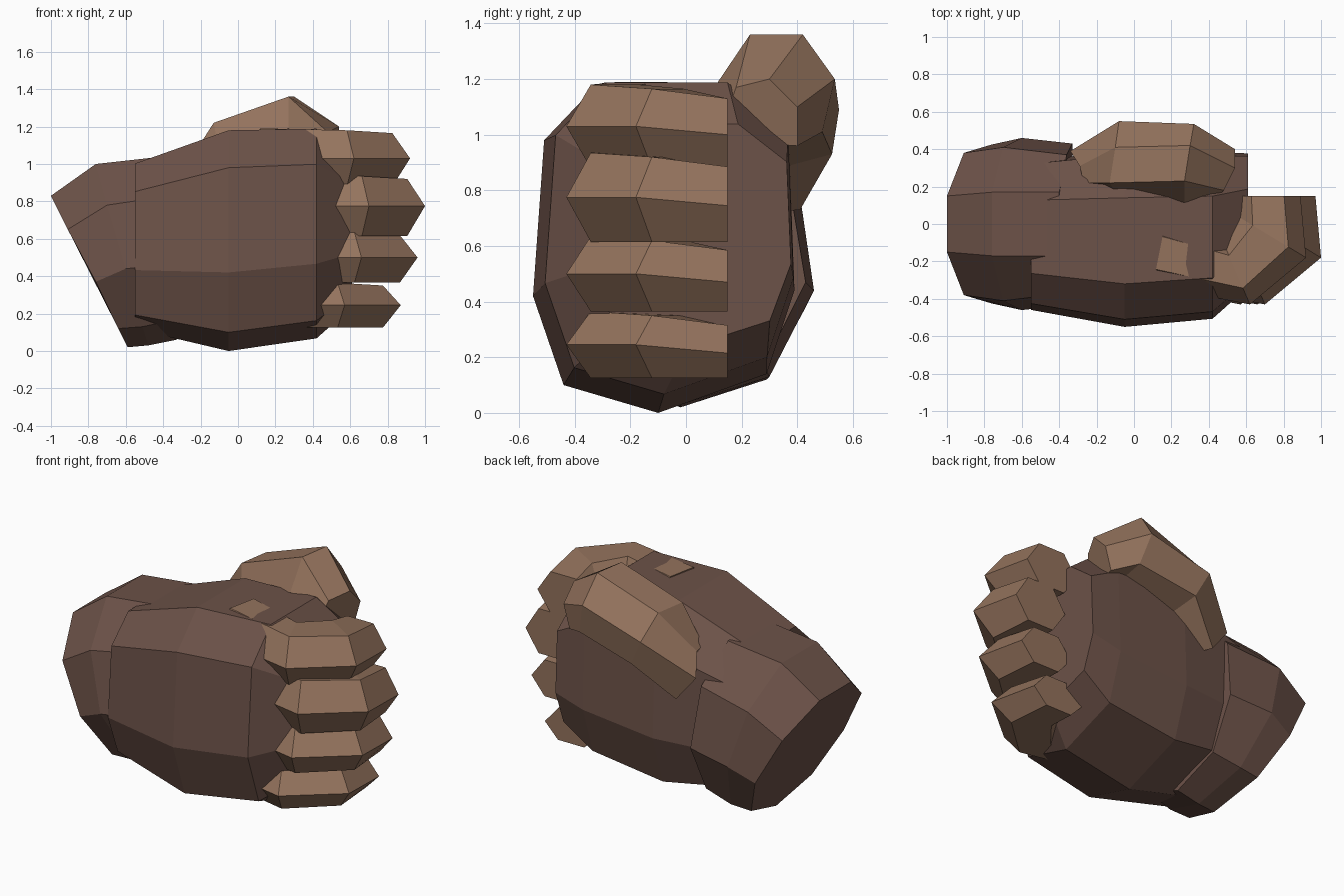
import bpy
import bmesh

cube = bpy.data.objects.get("Cube")
if cube:
    bpy.data.objects.remove(cube, do_unlink=True)


def make_material(name, colour):
    material = bpy.data.materials.new(name)
    material.use_nodes = True
    material.diffuse_color = (*colour, 1)
    shader = next(n for n in material.node_tree.nodes if n.type == "BSDF_PRINCIPLED")
    shader.inputs["Base Color"].default_value = (*colour, 1)
    shader.inputs["Roughness"].default_value = 0.9
    return material


dark_skin = make_material("dark brown skin", (0.15, 0.084, 0.065))
light_skin = make_material("light brown skin", (0.296, 0.171, 0.109))


def loft(name, rings, material):
    """Skin a closed flat-shaded body through rings of equal point count."""
    bm = bmesh.new()
    loops = [[bm.verts.new(point) for point in ring] for ring in rings]
    for first, second in zip(loops, loops[1:]):
        for i in range(len(first)):
            j = (i + 1) % len(first)
            bm.faces.new((first[i], first[j], second[j], second[i]))
    bm.faces.new(loops[0][::-1])
    bm.faces.new(loops[-1])
    bmesh.ops.recalc_face_normals(bm, faces=bm.faces[:])
    mesh = bpy.data.meshes.new(name)
    bm.to_mesh(mesh)
    bm.free()
    mesh.materials.append(material)
    obj = bpy.data.objects.new(name, mesh)
    bpy.context.collection.objects.link(obj)
    return obj


# Palm: one cross-section (y, z), scaled about its middle at each station
palm_profile = [(-.32, 1.18), (-.51, .98), (-.55, .42), (-.44, .1), (-.1, 0),
                (.29, .14), (.39, .44), (.37, .98), (.14, 1.18)]
mid_y, mid_z = -.08, .55


def palm_ring(x, wide, tall, shift_y=0, shift_z=0):
    return [(x, mid_y + shift_y + (y - mid_y) * wide,
             mid_z + shift_z + (z - mid_z) * tall) for y, z in palm_profile]


loft("palm", [
    palm_ring(-.55, .85, .75, .02, -.02),
    palm_ring(-.05, 1, 1),
    palm_ring(.42, .95, .95, .02, .04),
    palm_ring(.61, .76, .68, .1, .06),
], dark_skin)


# Wrist: mirrored pairs (x, half width, z) from top to bottom, then a bottom point
def wrist_ring(pairs, bottom):
    front = [(x, -y, z) for x, y, z in pairs]
    back = [(x, y, z) for x, y, z in reversed(pairs)]
    return front + [bottom] + back


loft("wrist", [
    wrist_ring([(-1, .15, .83), (-.91, .38, .65), (-.76, .425, .37), (-.64, .29, .12)],
               (-.59, -.02, .02)),
    wrist_ring([(-.76, .17, 1), (-.7, .41, .78), (-.6, .46, .44), (-.51, .3, .13)],
               (-.48, -.02, .03)),
    wrist_ring([(-.4, .17, 1.04), (-.36, .37, .83), (-.33, .43, .47), (-.33, .28, .17)],
               (-.33, -.02, .06)),
], dark_skin)

# Thumb: six-sided, rising from the back of the palm to a blunt tip
loft("thumb", [
    [(-.29, .31, 1), (-.34, .39, .88), (-.22, .41, .73),
     (-.15, .28, .72), (-.2, .2, .88), (-.27, .22, 1)],
    [(-.1, .41, 1.22), (-.08, .55, 1.09), (0, .525, .93),
     (.04, .3, .87), (-.1, .17, 1.06), (-.13, .22, 1.22)],
    [(.3, .42, 1.36), (.32, .535, 1.2), (.37, .49, 1.01),
     (.36, .28, .98), (.27, .115, 1.19), (.27, .23, 1.36)],
    [(.54, .3, 1.2), (.54, .4, 1.1), (.5, .4, .96),
     (.46, .25, .97), (.46, .155, 1.1), (.48, .18, 1.17)],
], light_skin)

# Curled fingers: stations of outer edge, inner edge, drop of the top and the edge
finger_path = [((.13, -.33), (.2, .02), -.01, 0),
               ((.65, -.43), (.5, -.08), 0, 0),
               ((.95, -.18), (.57, .05), .015, 0),
               ((.92, .15), (.57, .15), .05, .03)]


def finger_ring(station, shift, height, half):
    outer, inner, top_drop, edge_drop = station

    def point(t, z):
        x, y = (a + (b - a) * t for a, b in zip(outer, inner))
        return (x + shift, y, z)

    edge, top, bottom = height - edge_drop, height + half - top_drop, height - half
    return [point(0, edge), point(.25, top), point(.75, top),
            point(1, edge), point(.75, bottom), point(.25, bottom)]


fingers = {
    "index_finger": (-.03, 1.03, .15),
    "middle_finger": (.05, .775, .16),
    "ring_finger": (.01, .5, .135),
    "little_finger": (-.08, .245, .12),
}
for name, (shift, height, half) in fingers.items():
    loft(name, [finger_ring(s, shift, height, half) for s in finger_path], light_skin)
